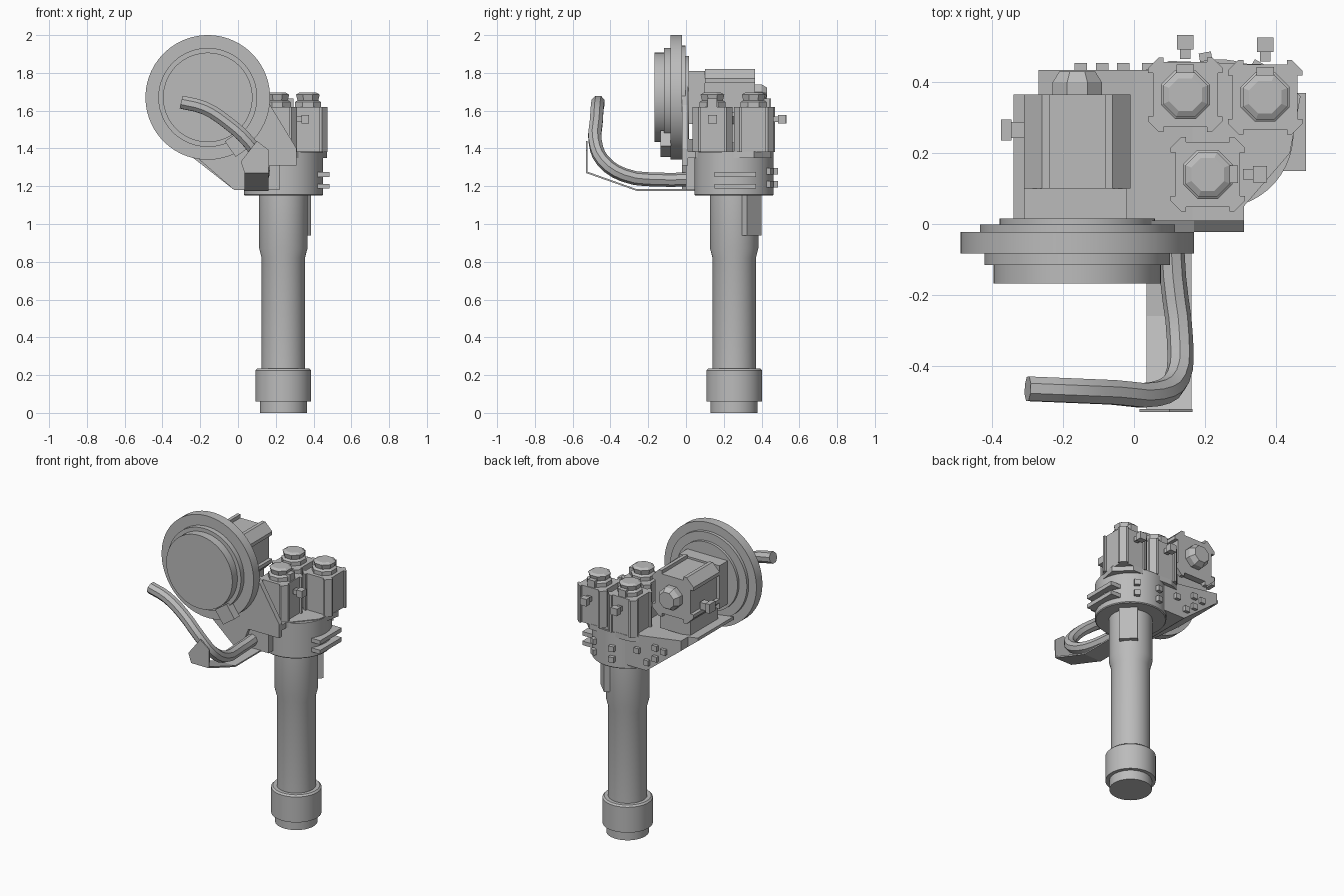
import bpy, bmesh, math
from mathutils import Vector, Matrix

cube = bpy.data.objects.get("Cube")
if cube:
    bpy.data.objects.remove(cube, do_unlink=True)

grey = bpy.data.materials.new("plain grey")
grey.use_nodes = True
GREY = (0.5, 0.5, 0.5, 1)
grey.diffuse_color = GREY
grey.node_tree.nodes["Principled BSDF"].inputs["Base Color"].default_value = GREY


def add(name, bm, smooth=False):
    bmesh.ops.recalc_face_normals(bm, faces=bm.faces)
    me = bpy.data.meshes.new(name)
    bm.to_mesh(me)
    bm.free()
    ob = bpy.data.objects.new(name, me)
    bpy.context.collection.objects.link(ob)
    me.materials.append(grey)
    if smooth:
        bpy.ops.object.select_all(action='DESELECT')
        ob.select_set(True)
        bpy.context.view_layer.objects.active = ob
        bpy.ops.object.shade_smooth_by_angle(angle=math.radians(35))
    return ob


def lathe(name, profile, centre, axis='Z', sides=40):
    """Solid of (radius, height) rings; axis 'Y' points towards +y."""
    bm = bmesh.new()
    rings = []
    for r, h in profile:
        ring = []
        for i in range(sides):
            a = 2 * math.pi * (i + 0.5) / sides
            c, s = r * math.cos(a), r * math.sin(a)
            p = (c, s, h) if axis == 'Z' else (c, h, s)
            ring.append(bm.verts.new(Vector(p) + Vector(centre)))
        rings.append(ring)
    for a, b in zip(rings, rings[1:]):
        for i in range(sides):
            j = (i + 1) % sides
            bm.faces.new((a[i], a[j], b[j], b[i]))
    bm.faces.new(rings[0])
    bm.faces.new(rings[-1])
    return add(name, bm, sides > 12)


def prism(name, outline, lo, hi, axis='Z'):
    """Extrude a 2D outline along an axis: Z (x, y), Y (x, z) or X (y, z)."""
    place = {'Z': lambda a, b, d: (a, b, d),
             'Y': lambda a, b, d: (a, d, b),
             'X': lambda a, b, d: (d, a, b)}[axis]
    bm = bmesh.new()
    face = bm.faces.new([bm.verts.new(place(a, b, lo)) for a, b in outline])
    out = bmesh.ops.extrude_face_region(bm, geom=[face])
    verts = [v for v in out["geom"] if isinstance(v, bmesh.types.BMVert)]
    bmesh.ops.translate(bm, verts=verts, vec=place(0, 0, hi - lo))
    return add(name, bm)


def box(name, centre, size, rot=None):
    bm = bmesh.new()
    m = Matrix.Translation(centre) @ (rot or Matrix()) @ Matrix.Diagonal((*size, 1))
    bmesh.ops.create_cube(bm, size=1, matrix=m)
    return add(name, bm)


def motor_outline(cx, cy, h, cut):
    """Square with chamfered corner lugs separated by small slots."""
    s = cut * 0.45
    corner = [(h - s, -h + cut + 2 * s), (h - s, -h + cut + s), (h, -h + cut + s),
              (h, -h + cut)]
    corner += [(-b, -a) for a, b in reversed(corner)]
    pts = []
    for k in range(4):
        c, n = ((1, 0), (0, 1), (-1, 0), (0, -1))[k]
        pts += [(cx + a * c - b * n, cy + a * n + b * c)
                for a, b in reversed(corner)]
    return pts


# Column and round head
COL = (0.24, 0.255, 0)
lathe("column", [(0.125, 0), (0.125, 0.06), (0.148, 0.06), (0.148, 0.225),
                 (0.138, 0.235), (0.115, 0.235), (0.115, 0.82), (0.128, 0.87),
                 (0.128, 1.16)], COL)
lathe("head", [(0.205, 1.15), (0.21, 1.155), (0.21, 1.38)], COL, sides=48)
diagonal = Matrix.Rotation(math.radians(45), 4, 'Z')
box("column_block", (0.322, 0.337, 1.045), (0.07, 0.11, 0.21), diagonal)
for z in (1.2, 1.262):
    box("side_fin", (0.445, 0.26, z), (0.08, 0.22, 0.026))

# Deck under the motors
prism("motor_deck", [(0.02, 0.01), (0.31, 0.01), (0.31, 0.05), (0.44, 0.2),
                     (0.47, 0.36), (0.38, 0.45), (0.1, 0.46), (0.02, 0.43)], 1.35, 1.385)

# Slanted bracket towards the dial, with rounded back corner
bracket = prism("bracket", [(-0.34, 1.43), (-0.34, 1.45), (0, 1.4), (0.22, 1.38),
                            (0.22, 1.18), (-0.02, 1.18)], 0, 0.435, 'Y')
bm = bmesh.new()
bm.from_mesh(bracket.data)
bm.edges.ensure_lookup_table()
edge = [e for e in bm.edges if all(v.co.x < -0.3 and v.co.y > 0.4 for v in e.verts)]
bmesh.ops.bevel(bm, geom=edge, offset=0.07, segments=4, affect='EDGES')
bm.to_mesh(bracket.data)
bm.free()
prism("front_gusset", [(-0.25, 1.38), (-0.02, 1.18), (0.04, 1.18), (0.09, 1.31),
                       (0.31, 1.31), (0.31, 1.4), (0.17, 1.63), (0, 1.78)],
      -0.022, 0.01, 'Y')

# Bolts on the back of bracket and head
for x, z in ((-0.15, 1.34), (-0.09, 1.28), (-0.09, 1.35), (-0.03, 1.24), (0.04, 1.3)):
    box("bracket_bolt", (x, 0.44, z), (0.035, 0.03, 0.035))
for angle in (60, 100):
    a = math.radians(angle)
    for z in (1.21, 1.28):
        box("head_bolt", (0.24 + 0.215 * math.cos(a), 0.255 + 0.215 * math.sin(a), z),
            (0.035, 0.035, 0.035), Matrix.Rotation(a, 4, 'Z'))

# Dial and its lying motor
DIAL = (-0.16, 0, 1.67)
lathe("dial", [(0.237, -0.168), (0.237, -0.116), (0.262, -0.116), (0.262, -0.083),
               (0.33, -0.083), (0.33, -0.022), (0.275, -0.022), (0.275, -0.002),
               (0.22, -0.002), (0.22, 0.015)], DIAL, 'Y', 64)
box("dial_clip", (0, -0.108, 1.425), (0.1, 0.055, 0.1),
    Matrix.Rotation(math.radians(55), 4, 'Y'))
prism("dial_motor_flange", [(-0.31, 1.53), (-0.02, 1.53), (-0.02, 1.81), (-0.31, 1.81)],
      0.01, 0.1, 'Y')
prism("dial_motor", motor_outline(-0.16, 1.67, 0.15, 0.05), 0.1, 0.365, 'Y')
lathe("dial_motor_cap", [(0.075, 0.36), (0.075, 0.4), (0.055, 0.43)], DIAL, 'Y', 8)
box("dial_motor_plug", (-0.335, 0.265, 1.62), (0.07, 0.045, 0.045))
box("dial_motor_plug_head", (-0.36, 0.265, 1.62), (0.03, 0.06, 0.06))
box("dial_motor_foot", (-0.16, 0.2, 1.48), (0.22, 0.28, 0.1))

# Three upright motors with caps and plugs
for cx, cy, dx, dy in ((0.145, 0.365, 0, 1), (0.37, 0.358, 0, 1), (0.208, 0.14, 1, 0)):
    prism("upright_motor", motor_outline(cx, cy, 0.105, 0.03), 1.38, 1.62)
    lathe("motor_cap", [(0.075, 1.61), (0.075, 1.645), (0.06, 1.655), (0.068, 1.685),
                        (0.05, 1.695)], (cx, cy, 0), sides=8)
    box("cap_tab", (cx + 0.06 * dx, cy + 0.06 * dy, 1.64),
        (0.05, 0.05, 0.05))
    for reach, w in ((0.12, 0.03), (0.148, 0.046)):
        box("motor_plug", (cx + reach * dx, cy + reach * dy, 1.555),
            (0.04 if dx else w, 0.04 if dy else w, w))

# Bent handle tube
curve = bpy.data.curves.new("handle_path", 'CURVE')
curve.dimensions = '3D'
curve.bevel_depth = 0.037
curve.bevel_resolution = 2
curve.resolution_u = 3
curve.use_fill_caps = True
path = [(0.1, 0.08, 1.24), (0.11, -0.15, 1.235), (0.13, -0.33, 1.26),
        (0.12, -0.44, 1.335), (0.06, -0.48, 1.43), (-0.06, -0.475, 1.54),
        (-0.18, -0.47, 1.615), (-0.3, -0.465, 1.645)]
spline = curve.splines.new('BEZIER')
spline.bezier_points.add(len(path) - 1)
for point, co in zip(spline.bezier_points, path):
    point.co = co
    point.handle_left_type = point.handle_right_type = 'AUTO'
temp = bpy.data.objects.new("handle_curve", curve)
bpy.context.collection.objects.link(temp)
bpy.context.view_layer.update()
mesh = temp.evaluated_get(bpy.context.evaluated_depsgraph_get()).to_mesh()
bm = bmesh.new()
bm.from_mesh(mesh)
temp.to_mesh_clear()
bpy.data.objects.remove(temp, do_unlink=True)
bmesh.ops.remove_doubles(bm, verts=bm.verts, dist=0.0005)
add("handle", bm, True)

# Thin folded guard below the handle
prism("guard_tray", [(0.06, 1.175), (-0.26, 1.175), (-0.53, 1.27), (-0.53, 1.28),
                     (-0.26, 1.184), (0.06, 1.184)], 0.035, 0.162, 'X')
prism("guard_front", [(0.035, 1.27), (0.015, 1.33), (0.1, 1.44), (0.165, 1.39),
                      (0.162, 1.27)], -0.53, -0.522, 'Y')
